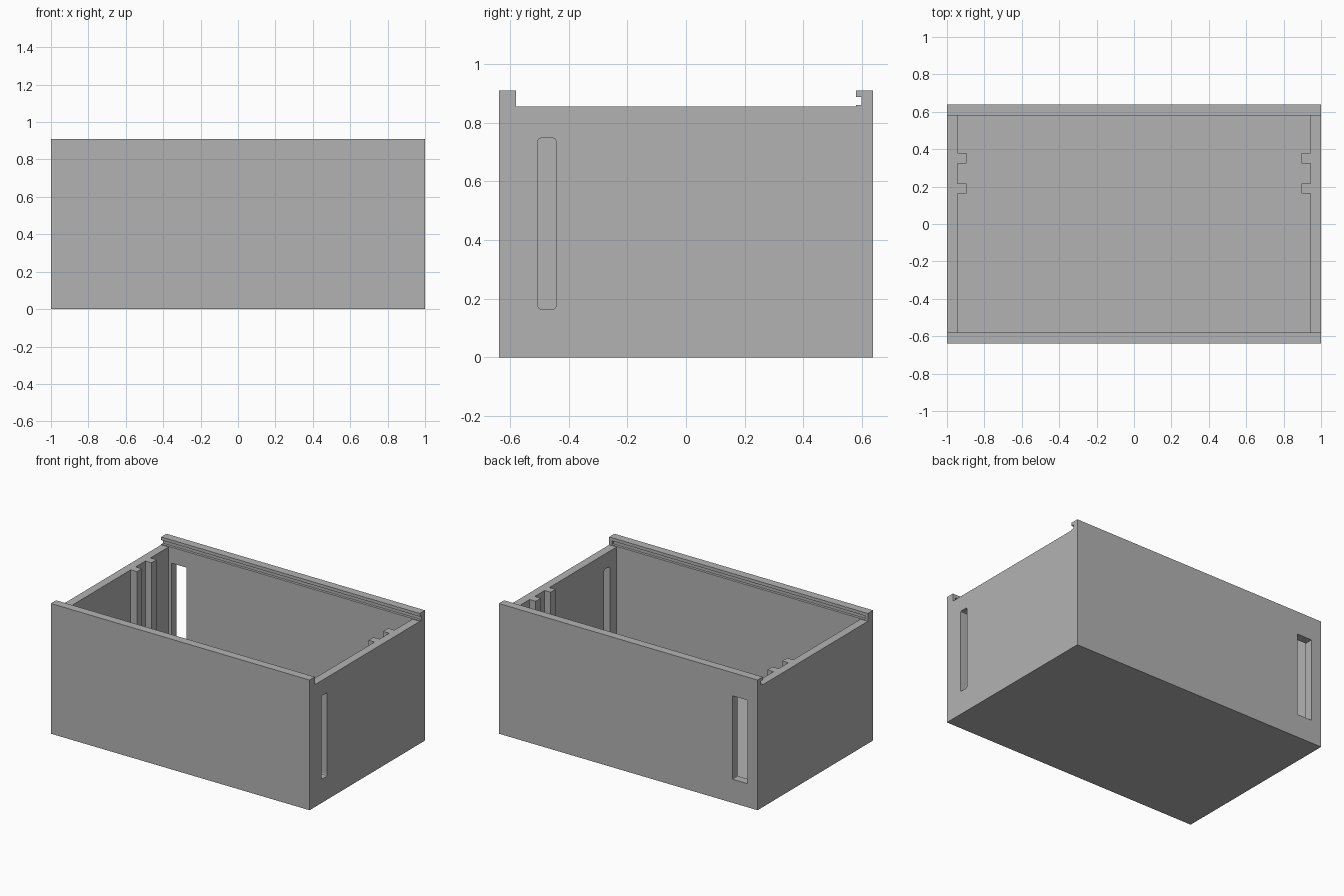
import bpy
import bmesh
from mathutils import Vector

cube = bpy.data.objects.get("Cube")
if cube:
    bpy.data.objects.remove(cube, do_unlink=True)

X, Y, H = 1.0, 0.638, 0.91      # outer half sizes and height
WALL, RIM = 0.057, 0.855        # wall thickness, side wall height
IX, IY = X - WALL, 0.58         # inner half sizes

grey = bpy.data.materials.new("plain grey")
grey.use_nodes = True
grey.diffuse_color = (0.45, 0.45, 0.45, 1)
grey.node_tree.nodes["Principled BSDF"].inputs["Base Color"].default_value = (0.45, 0.45, 0.45, 1)


def prism(name, points, direction):
    """Extrude a closed outline along a direction."""
    bm = bmesh.new()
    face = bm.faces.new([bm.verts.new(p) for p in points])
    new = bmesh.ops.extrude_face_region(bm, geom=[face])["geom"]
    verts = [v for v in new if isinstance(v, bmesh.types.BMVert)]
    bmesh.ops.translate(bm, vec=direction, verts=verts)
    bmesh.ops.recalc_face_normals(bm, faces=bm.faces)
    mesh = bpy.data.meshes.new(name)
    bm.to_mesh(mesh)
    bm.free()
    mesh.materials.append(grey)
    obj = bpy.data.objects.new(name, mesh)
    bpy.context.collection.objects.link(obj)
    return obj


def rounded(a0, a1, b0, b1, r=0.01):
    """Outline of a slot with small softened corners."""
    k = r * 0.3
    quarter = [(0, r), (k, k), (r, 0)]
    pts = [(a0 + u, b0 + v) for u, v in quarter]
    pts += [(a1 - u, b0 + v) for u, v in reversed(quarter)]
    pts += [(a1 - u, b1 - v) for u, v in quarter]
    pts += [(a0 + u, b1 - v) for u, v in reversed(quarter)]
    return pts


def cut(body, cutter):
    cutter.hide_render = True
    mod = body.modifiers.new("cut", "BOOLEAN")
    mod.operation = "DIFFERENCE"
    mod.solver = "EXACT"
    mod.object = cutter
    bpy.context.view_layer.objects.active = body
    bpy.ops.object.modifier_apply(modifier=mod.name)
    bpy.data.objects.remove(cutter, do_unlink=True)


# Solid body from its end profile: front lip, rim and hooked back lip
profile = [(-Y, 0), (Y, 0), (Y, H), (IY, H), (IY, 0.888), (0.598, 0.888),
           (0.598, 0.86), (IY, 0.86), (IY, RIM), (-IY, RIM), (-IY, H), (-Y, H)]
body = prism("box_body", [(-X, y, z) for y, z in profile], Vector((2 * X, 0, 0)))

# Cavity, leaving the floor and two guide ribs on each side wall
side = [(IX, -IY)]
for y0, y1 in ((0.162, 0.216), (0.324, 0.38)):
    side += [(IX, y0), (IX - 0.047, y0), (IX - 0.047, y1), (IX, y1)]
side.append((IX, IY))
plan = side + [(-x, y) for x, y in reversed(side)]
cut(body, prism("cavity", [(x, y, WALL) for x, y in plan], Vector((0, 0, 1))))

# Lid groove inside the front lip, stopping short of both ends
groove = [(-0.598, 0.86), (-0.56, 0.86), (-0.56, 0.888), (-0.598, 0.888)]
cut(body, prism("front_groove", [(-0.98, y, z) for y, z in groove], Vector((1.96, 0, 0))))

# Upright slots through the left wall and the back wall
cut(body, prism("side_slot", [(0.9, y, z) for y, z in rounded(-0.505, -0.443, 0.165, 0.748)],
                Vector((0.2, 0, 0))))
cut(body, prism("back_slot", [(x, 0.5, z) for x, z in rounded(-0.922, -0.805, 0.165, 0.748, 0.004)],
                Vector((0, 0.3, 0))))
